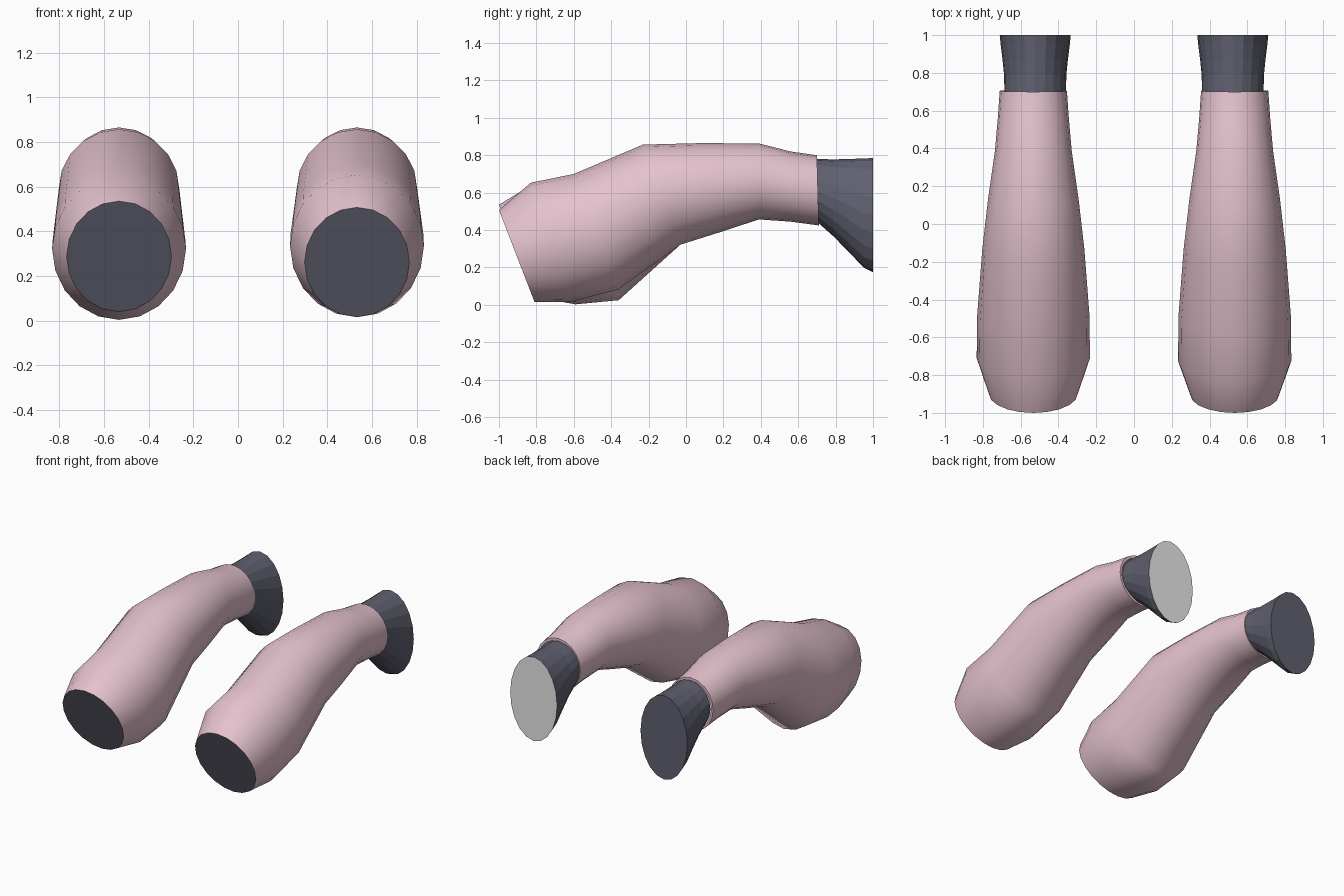
import bpy, bmesh, math

if "Cube" in bpy.data.objects:
    bpy.data.objects.remove(bpy.data.objects["Cube"])

SIDES = 20


def material(name, rgb):
    m = bpy.data.materials.new(name)
    m.diffuse_color = (*rgb, 1)
    m.use_nodes = True
    m.node_tree.nodes["Principled BSDF"].inputs["Base Color"].default_value = m.diffuse_color
    return m


pink = material("soft pink", (0.78, 0.54, 0.62))
slate = material("dark slate", (0.117, 0.117, 0.162))
grey = material("light grey", (0.8, 0.8, 0.8))


def loft(name, sections, cx, mats, start_cap, end_cap, smooth):
    """Tilted ellipses; section = top y, top z, bottom y, bottom z, half width."""
    bm = bmesh.new()
    rings = []
    for ty, tz, by, bz, hw in sections:
        ring = []
        for i in range(SIDES):
            a = 2 * math.pi * i / SIDES
            k = math.cos(a) / 2
            ring.append(bm.verts.new((cx + hw * math.sin(a),
                                      (ty + by) / 2 + (ty - by) * k,
                                      (tz + bz) / 2 + (tz - bz) * k)))
        rings.append(ring)
    for a, b in zip(rings, rings[1:]):
        for i in range(SIDES):
            j = (i + 1) % SIDES
            bm.faces.new((a[i], a[j], b[j], b[i])).smooth = smooth
    # flat end discs, each with its own colour slot
    for ring, slot in ((rings[0], start_cap), (rings[-1], end_cap)):
        if slot is not None:
            bm.faces.new(ring).material_index = slot
    bmesh.ops.recalc_face_normals(bm, faces=bm.faces)
    me = bpy.data.meshes.new(name)
    bm.to_mesh(me)
    bm.free()
    ob = bpy.data.objects.new(name, me)
    bpy.context.collection.objects.link(ob)
    for m in mats:
        me.materials.append(m)
    if smooth:
        bpy.ops.object.select_all(action='DESELECT')
        ob.select_set(True)
        bpy.context.view_layer.objects.active = ob
        bpy.ops.object.shade_smooth_by_angle(angle=math.radians(40))
    return ob


# front opening and bulge differ a little between the two limbs
front = {
    "right": [(-1.0, 0.507, -0.81, 0.016, 0.235),
              (-0.83, 0.653, -0.62, 0.015, 0.30),
              (-0.60, 0.70, -0.36, 0.083, 0.297)],
    "left": [(-1.0, 0.535, -0.80, 0.04, 0.235),
             (-0.83, 0.64, -0.59, 0.003, 0.30),
             (-0.60, 0.70, -0.36, 0.025, 0.297)],
}
# shared bend, narrow wrist and inward rim
rear = [(-0.23, 0.857, -0.03, 0.322, 0.27),
        (0.08, 0.865, 0.18, 0.388, 0.24),
        (0.39, 0.863, 0.39, 0.457, 0.203),
        (0.56, 0.82, 0.56, 0.445, 0.188),
        (0.70, 0.80, 0.71, 0.425, 0.178),
        (0.70, 0.78, 0.71, 0.445, 0.163)]

# flared cuff: y, top z, bottom z, half width
cuff = [(0.70, 0.78, 0.445, 0.163), (0.79, 0.778, 0.365, 0.165),
        (0.87, 0.78, 0.283, 0.173), (0.95, 0.783, 0.20, 0.183),
        (1.0, 0.785, 0.175, 0.188)]
cuff_sections = [(y, t, y, b, w) for y, t, b, w in cuff]

for side, sign, end in (("right", 1, grey), ("left", -1, slate)):
    loft(side + "_limb", front[side] + rear, sign * 0.533,
         [pink, slate], 1, None, True)
    loft(side + "_cuff", cuff_sections, sign * 0.523,
         [slate, end], None, 1, False)
